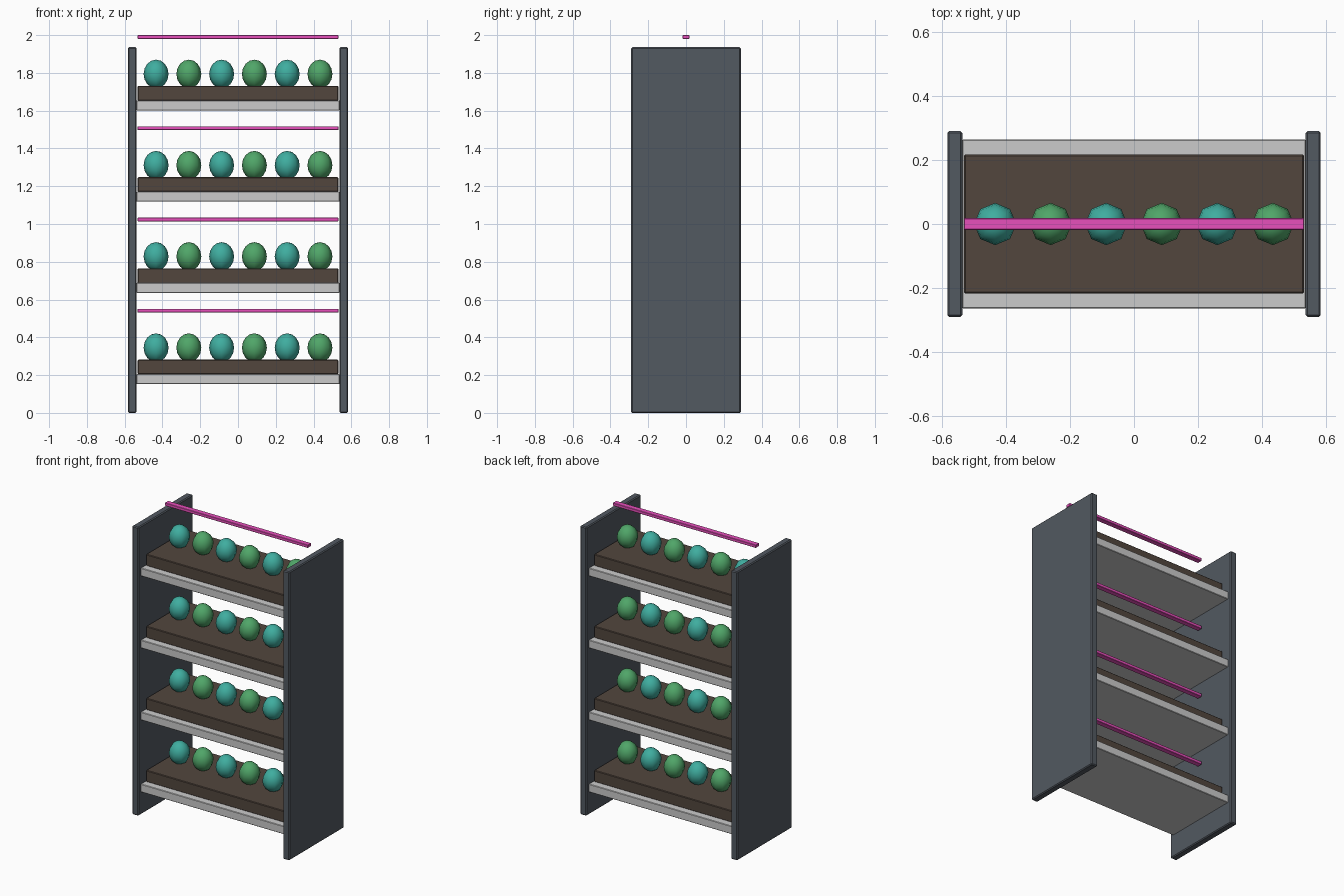
import bpy

if "Cube" in bpy.data.objects:
    bpy.data.objects.remove(bpy.data.objects["Cube"])

LEVELS = 4
PITCH = 0.483
PLANTS = 6


def material(name, rgb):
    m = bpy.data.materials.new(name)
    m.diffuse_color = (*rgb, 1.0)
    m.use_nodes = True
    m.node_tree.nodes["Principled BSDF"].inputs["Base Color"].default_value = m.diffuse_color
    return m


charcoal = material("charcoal", (0.085, 0.1, 0.12))
soil_brown = material("soil_brown", (0.085, 0.062, 0.048))
glow_pink = material("glow_pink", (0.8, 0.08, 0.5))
leaf_teal = material("leaf_teal", (0.05, 0.42, 0.35))
leaf_green = material("leaf_green", (0.08, 0.38, 0.14))


def box(name, center, size, mat=None, bevel=0.004):
    bpy.ops.mesh.primitive_cube_add(size=1, location=center)
    ob = bpy.context.object
    ob.name = name
    ob.scale = size
    bpy.ops.object.transform_apply(location=False, rotation=False, scale=True)
    mod = ob.modifiers.new("edge_bevel", 'BEVEL')
    mod.width = bevel
    mod.segments = 1
    if mat:
        ob.data.materials.append(mat)
    return ob


def plant(name, center, mat):
    bpy.ops.mesh.primitive_uv_sphere_add(segments=8, ring_count=8, radius=1, location=center)
    ob = bpy.context.object
    ob.name = name
    ob.scale = (0.066, 0.066, 0.076)
    bpy.ops.object.transform_apply(location=False, rotation=False, scale=True)
    bpy.ops.object.shade_smooth()
    ob.data.materials.append(mat)


# Side panels
for side, label in ((-1, "left"), (1, "right")):
    box(f"{label}_side_panel", (side * 0.56, 0, 0.968), (0.047, 0.58, 1.936), charcoal, 0.006)

for level in range(LEVELS):
    z = level * PITCH
    n = level + 1
    # Tray, soil bed and grow light
    box(f"tray_{n}", (0, 0, z + 0.179), (1.074, 0.528, 0.054), None, 0.003)
    box(f"soil_bed_{n}", (0, 0, z + 0.243), (1.062, 0.434, 0.078), soil_brown)
    box(f"grow_light_{n}", (0, 0, z + 0.541), (1.062, 0.036, 0.02), glow_pink, 0.002)
    # Row of plants in alternating colours
    for i in range(PLANTS):
        x = (i - (PLANTS - 1) / 2) * 0.1735
        plant(f"plant_{n}_{i + 1}", (x, 0, z + 0.345), leaf_green if i % 2 else leaf_teal)
